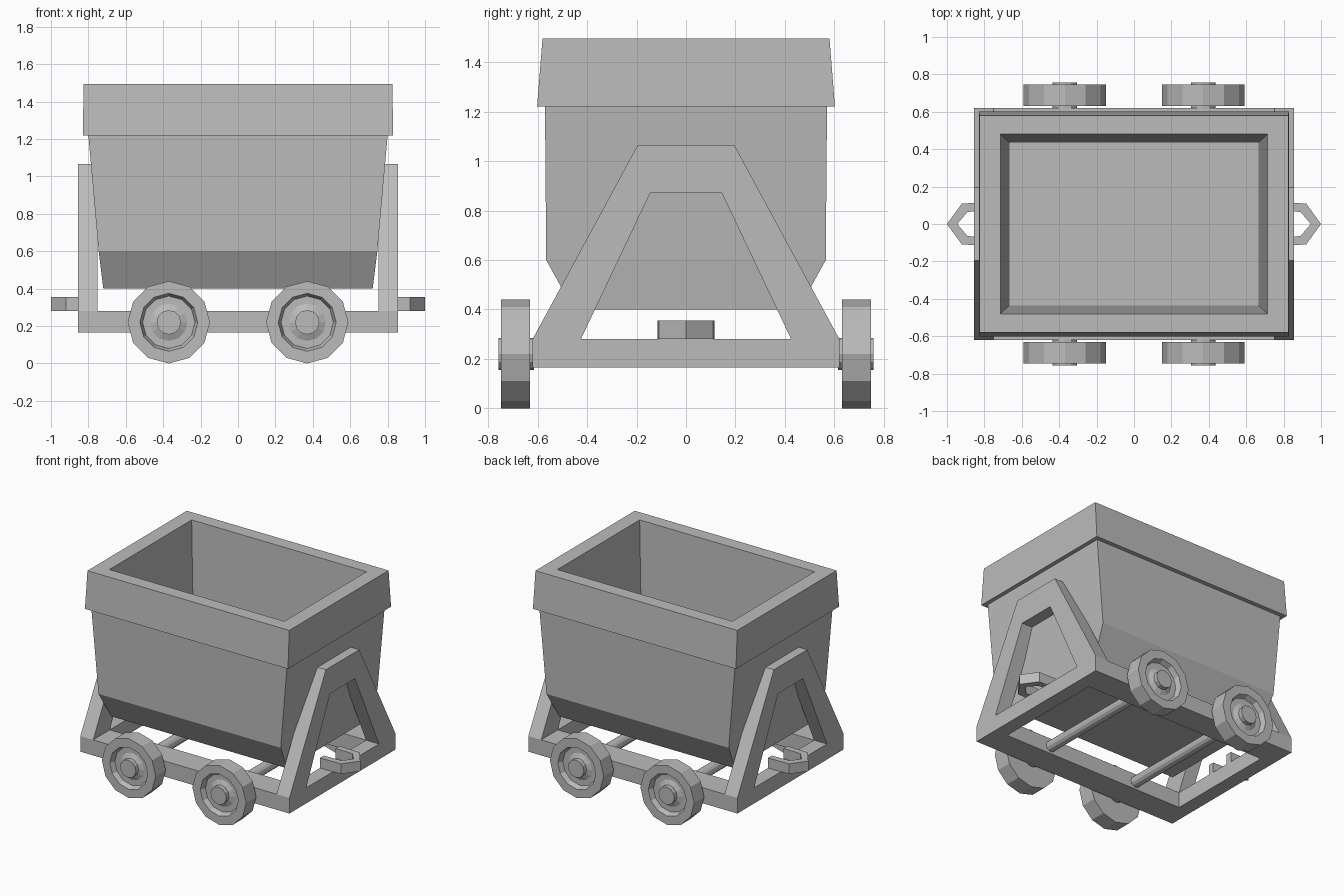
import bpy, bmesh
from math import sin, cos, pi
from mathutils import Vector

cube = bpy.data.objects.get("Cube")
if cube:
    bpy.data.objects.remove(cube, do_unlink=True)

# Single flat grey
grey = bpy.data.materials.new("plain_grey")
grey.use_nodes = True
COLOR = (0.5, 0.5, 0.5, 1)
grey.diffuse_color = COLOR
grey.node_tree.nodes["Principled BSDF"].inputs["Base Color"].default_value = COLOR


def finish(name, bm):
    bmesh.ops.recalc_face_normals(bm, faces=bm.faces)
    mesh = bpy.data.meshes.new(name)
    bm.to_mesh(mesh)
    bm.free()
    mesh.materials.append(grey)
    obj = bpy.data.objects.new(name, mesh)
    bpy.context.collection.objects.link(obj)
    return obj


def loft(name, rings):
    """Skin a list of equal rings and cap both ends."""
    bm = bmesh.new()
    loops = [[bm.verts.new(p) for p in ring] for ring in rings]
    n = len(loops[0])
    for a, b in zip(loops, loops[1:]):
        for i in range(n):
            j = (i + 1) % n
            bm.faces.new((a[i], a[j], b[j], b[i]))
    bm.faces.new(loops[0])
    bm.faces.new(loops[-1])
    return finish(name, bm)


def band(name, outer, inner, shift, closed=True):
    """Solid band between two matching outlines, extruded by shift."""
    bm = bmesh.new()
    o = [bm.verts.new(p) for p in outer]
    k = [bm.verts.new(p) for p in inner]
    n = len(o)
    faces = [bm.faces.new((o[i], o[(i + 1) % n], k[(i + 1) % n], k[i]))
             for i in range(n if closed else n - 1)]
    new = bmesh.ops.extrude_face_region(bm, geom=faces, use_keep_orig=True)
    moved = [v for v in new["geom"] if isinstance(v, bmesh.types.BMVert)]
    bmesh.ops.translate(bm, verts=moved, vec=Vector(shift))
    return finish(name, bm)


def rect(x, y, z):
    return [(-x, -y, z), (x, -y, z), (x, y, z), (-x, y, z)]


def circle(x, y, z, r, n=12):
    return [(x + r * sin(2 * pi * i / n), y, z + r * cos(2 * pi * i / n))
            for i in range(n)]


# Tub: outer shell, thick rim, hollow inside
loft("tub", [rect(*s) for s in (
    (0.72, 0.455, 0.4), (0.745, 0.565, 0.6), (0.8, 0.57, 1.22),
    (0.83, 0.602, 1.22), (0.825, 0.58, 1.495),
    (0.715, 0.48, 1.495), (0.665, 0.435, 0.46))])

# Chassis: rectangular base frame
Z0, Z1 = 0.165, 0.28
band("base_frame", rect(0.855, 0.62, Z0), rect(0.75, 0.425, Z0), (0, 0, Z1 - Z0))

for side, s in (("left", 1), ("right", -1)):
    # A-shaped end support
    outer = [(0.62, Z1), (0.195, 1.065), (-0.195, 1.065), (-0.62, Z1)]
    inner = [(0.425, Z1), (0.145, 0.87), (-0.145, 0.87), (-0.425, Z1)]
    band(side + "_end_support",
         [(s * 0.75, y, z) for y, z in outer],
         [(s * 0.75, y, z) for y, z in inner],
         (s * 0.105, 0, 0), closed=False)

    # Pointed coupling loop resting on the end beam
    tip = [(0.75, -0.115), (0.92, -0.11), (1, 0), (0.92, 0.11), (0.75, 0.115)]
    hole = [(0.75, -0.07), (0.89, -0.065), (0.945, 0), (0.89, 0.065), (0.75, 0.07)]
    band(side + "_coupling",
         [(s * x, y, Z1) for x, y in tip],
         [(s * x, y, Z1) for x, y in hole],
         (0, 0, 0.075), closed=False)

    # Axle across the chassis
    x = s * 0.37
    loft(side + "_axle", [circle(x, y, 0.22, 0.04) for y in (-0.64, 0.64)])

    # Dished wheels with a hub on both ends of the axle
    for end, t in (("front", -1), ("back", 1)):
        profile = ((0.065, 0.615), (0.065, 0.63), (0.22, 0.63), (0.22, 0.747),
                   (0.155, 0.747), (0.14, 0.71), (0.1, 0.71),
                   (0.065, 0.725), (0.065, 0.757))
        loft(end + "_" + side + "_wheel",
             [circle(x, t * y, 0.22, r) for r, y in profile])
